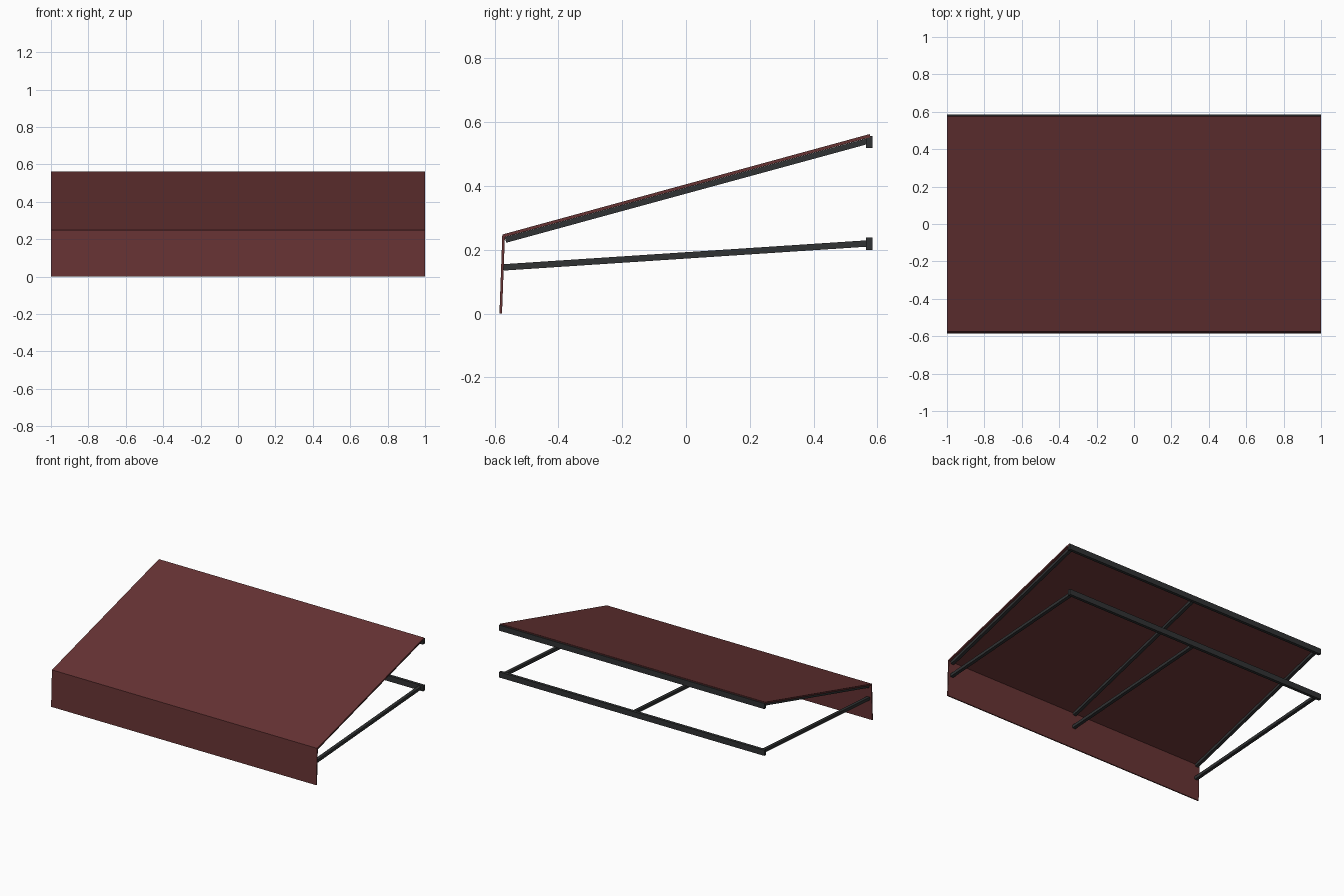
import bpy, bmesh, math
from mathutils import Vector

if "Cube" in bpy.data.objects:
    bpy.data.objects.remove(bpy.data.objects["Cube"])


def material(name, rgb):
    m = bpy.data.materials.new(name)
    m.diffuse_color = (*rgb, 1.0)
    m.use_nodes = True
    m.node_tree.nodes["Principled BSDF"].inputs["Base Color"].default_value = m.diffuse_color
    return m


FABRIC = material("maroon fabric", (0.135, 0.033, 0.034))
METAL = material("charcoal metal", (0.030, 0.032, 0.033))


def extrude_profile(name, profile, x0, x1, mat):
    """Extrude a closed (y, z) profile along x."""
    bm = bmesh.new()
    face = bm.faces.new([bm.verts.new((x0, y, z)) for y, z in profile])
    ext = bmesh.ops.extrude_face_region(bm, geom=[face])
    moved = [g for g in ext["geom"] if isinstance(g, bmesh.types.BMVert)]
    bmesh.ops.translate(bm, verts=moved, vec=(x1 - x0, 0, 0))
    bmesh.ops.recalc_face_normals(bm, faces=bm.faces)
    mesh = bpy.data.meshes.new(name)
    bm.to_mesh(mesh)
    bm.free()
    mesh.materials.append(mat)
    obj = bpy.data.objects.new(name, mesh)
    bpy.context.collection.objects.link(obj)
    return obj


def bar(name, a, b, x, thick, width):
    """Square bar between two (y, z) points, centred on x."""
    a, b = Vector(a), Vector(b)
    d = (b - a).normalized()
    n = Vector((-d.y, d.x)) * thick / 2
    extrude_profile(name, [a - n, b - n, b + n, a + n],
                    x - width / 2, x + width / 2, METAL)


# Sloping canopy with the hanging front valance, one folded sheet
extrude_profile("canopy_and_valance",
                [(0.576, 0.563), (-0.576, 0.248), (-0.585, 0.0),
                 (-0.577, 0.0), (-0.568, 0.240), (0.578, 0.553)],
                -1, 1, FABRIC)

# Two wall rails at the back
for name, z in (("upper_wall_rail", 0.538), ("lower_wall_rail", 0.219)):
    bar(name, (0.575, z - 0.019), (0.575, z + 0.019), 0, 0.020, 2.0)

# Three pairs of arms: rafters under the canopy, struts below
for label, x in (("left", -0.975), ("middle", 0.0), ("right", 0.975)):
    bar(label + "_rafter", (-0.566, 0.231), (0.570, 0.541), x, 0.018, 0.022)
    bar(label + "_strut", (-0.572, 0.145), (0.570, 0.220), x, 0.020, 0.022)
